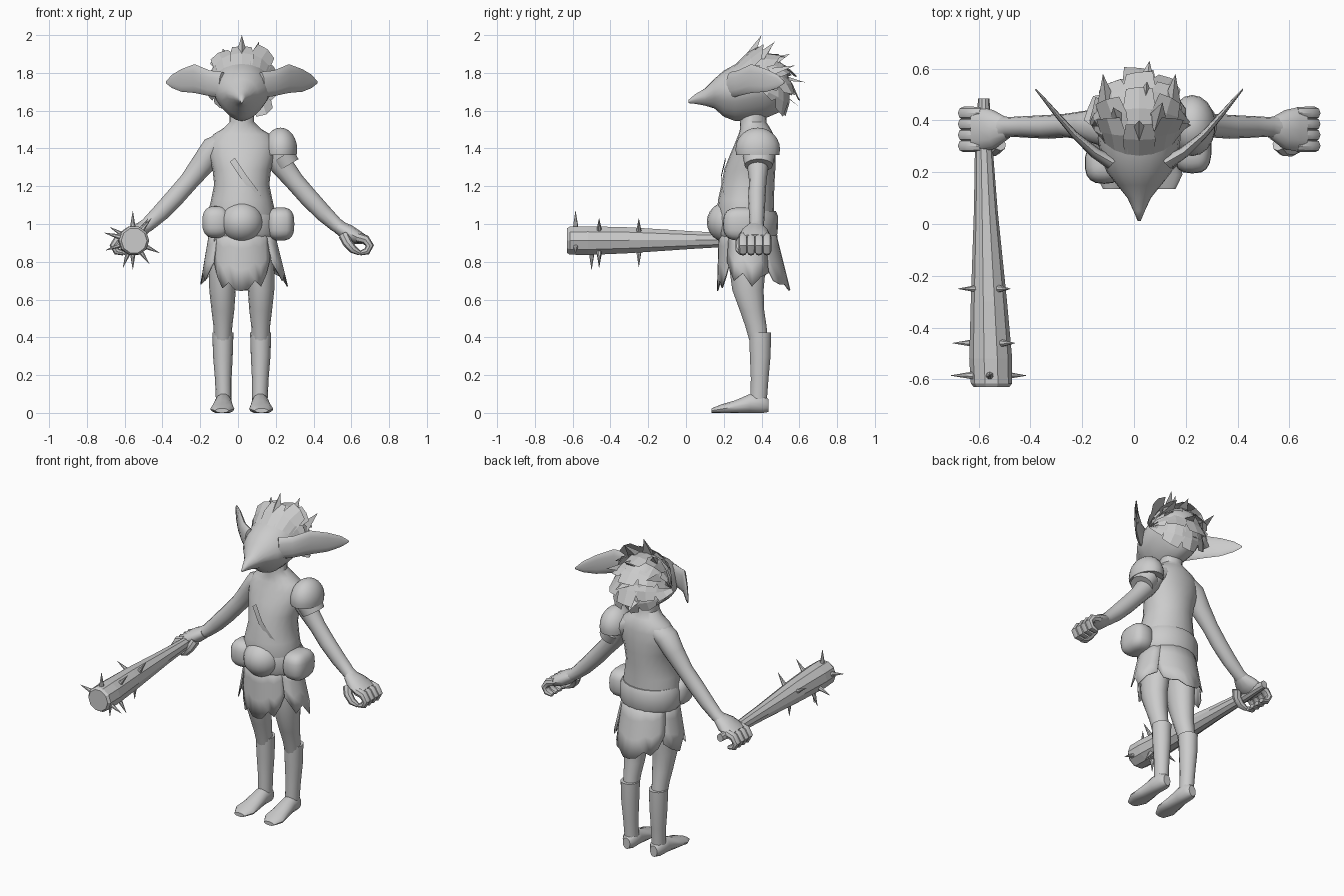
import bpy, bmesh, math, random
from mathutils import Vector as V

random.seed(4)
CX = 0.02  # body mirror plane
GREY = bpy.data.materials.new("plain_grey")
GREY.diffuse_color = (0.6, 0.6, 0.6, 1)


def finish(bm, name, smooth=True, angle=40):
    bmesh.ops.recalc_face_normals(bm, faces=bm.faces)
    me = bpy.data.meshes.new(name)
    bm.to_mesh(me)
    bm.free()
    me.materials.append(GREY)
    ob = bpy.data.objects.new(name, me)
    bpy.context.collection.objects.link(ob)
    if smooth:
        bpy.ops.object.select_all(action='DESELECT')
        ob.select_set(True)
        bpy.context.view_layer.objects.active = ob
        bpy.ops.object.shade_smooth_by_angle(angle=math.radians(angle))
    return ob


def loft(bm, rings, n=14, taper=0.0):
    """Skin rings of (centre, u, v); taper narrows the -v side."""
    loops = []
    for c, u, v in rings:
        loop = []
        for i in range(n):
            a = 2 * math.pi * i / n
            k = 1 - taper * max(0, -math.sin(a))
            loop.append(bm.verts.new(c + u * math.cos(a) * k + v * math.sin(a)))
        loops.append(loop)
    for p, q in zip(loops, loops[1:]):
        for i in range(n):
            bm.faces.new((p[i], p[(i + 1) % n], q[(i + 1) % n], q[i]))
    bm.faces.new(loops[0])
    bm.faces.new(loops[-1])


def upright(rows):   # x, y, z, rx, ry
    return [(V((x, y, z)), V((a, 0, 0)), V((0, b, 0))) for x, y, z, a, b in rows]


def forward(rows):   # x, y, z, rx, rz
    return [(V((x, y, z)), V((a, 0, 0)), V((0, 0, b))) for x, y, z, a, b in rows]


def tube(pts):       # x, y, z, width along y, thickness
    P = [V(p[:3]) for p in pts]
    out = []
    for i, p in enumerate(pts):
        t = (P[min(i + 1, len(P) - 1)] - P[max(i - 1, 0)]).normalized()
        u = V((0, 1, 0)) - t * t.y
        u.normalize()
        out.append((P[i], u * p[3], t.cross(u) * p[4]))
    return out


def ball(name, c, r, cut=-1, power=1.0):
    """Ellipsoid; power below 1 makes it boxier, cut flattens the base."""
    bm = bmesh.new()
    bmesh.ops.create_uvsphere(bm, u_segments=18, v_segments=12, radius=1)
    for v in bm.verts:
        v.co.z = max(v.co.z, cut)
        v.co = V(c) + V([math.copysign(abs(q) ** power, q) * s for q, s in zip(v.co, r)])
    return finish(bm, name)


# Torso and neck
bm = bmesh.new()
loft(bm, upright([(CX, .33, .84, .13, .11), (CX, .325, .95, .17, .145), (CX, .315, 1.06, .178, .152),
                  (CX, .318, 1.13, .162, .148), (CX, .328, 1.21, .146, .14), (CX, .338, 1.29, .155, .135),
                  (CX, .352, 1.36, .175, .122), (CX, .365, 1.43, .18, .105), (CX, .37, 1.475, .15, .092),
                  (CX, .367, 1.505, .1, .08), (CX, .355, 1.54, .065, .07), (CX, .36, 1.62, .065, .07)]), 20)
finish(bm, "torso")

# Belt, belly bulge and pouches
bm = bmesh.new()
loft(bm, upright([(CX, .325, .93, .178, .15), (CX, .325, .95, .19, .16),
                  (CX, .325, 1.04, .188, .163), (CX, .325, 1.07, .172, .15)]), 20)
finish(bm, "belt")
ball("belly", (CX, .225, 1.01), (.115, .115, .11))
ball("left_pouch", (-.115, .235, 1.01), (.075, .08, .085), power=.75)
ball("right_pouch", (.225, .295, 1.0), (.074, .1, .088), power=.7)

# Chest strap, a thin plate lying across the front
bm = bmesh.new()
path = [(-.03, .208, 1.34), (.03, .186, 1.25), (.09, .196, 1.17), (.14, .232, 1.08)]
rows = [[bm.verts.new(V(p) + V((d, 0, d * .8))) for d in (-.013, .013)] for p in path]
for a, b in zip(rows, rows[1:]):
    bm.faces.new((a[0], a[1], b[1], b[0]))
finish(bm, "chest_strap")

# Head with pointed snout
bm = bmesh.new()
loft(bm, forward([(CX, .012, 1.648, .006, .008), (CX, .05, 1.662, .022, .026), (CX, .1, 1.672, .045, .045),
                  (CX, .15, 1.69, .085, .078), (CX, .2, 1.69, .125, .122), (CX, .26, 1.695, .15, .15),
                  (CX, .33, 1.71, .16, .163), (CX, .42, 1.725, .158, .165), (CX, .49, 1.73, .13, .14),
                  (CX, .54, 1.73, .07, .08)]), 20, .3)
finish(bm, "head", angle=60)

for s, side in ((-1, "left"), (1, "right")):
    def sx(rows):
        return [(CX + s * r[0], *r[1:]) for r in rows]

    # Ear: flattened blade sweeping back, wide in the middle
    bm = bmesh.new()
    thin = V((s * .68, -.73, 0))
    rings = [((.1, .235, 1.735), .07, .03), ((.17, .275, 1.745), .068, .022), ((.25, .345, 1.77), .076, .014),
             ((.32, .425, 1.76), .06, .01), ((.37, .485, 1.755), .035, .006), ((.4, .52, 1.75), .006, .003)]
    loft(bm, [(V((CX + s * c[0], c[1], c[2])), thin * w, V((0, 0, h))) for c, h, w in rings], 12)
    finish(bm, side + "_ear", angle=60)

    # Arm
    bm = bmesh.new()
    loft(bm, tube(sx([(.09, .372, 1.435, .08, .055), (.15, .378, 1.4, .075, .066), (.205, .38, 1.32, .058, .062),
                      (.28, .38, 1.225, .046, .051), (.35, .375, 1.145, .046, .05), (.43, .375, 1.06, .042, .046),
                      (.5, .375, .995, .038, .038), (.54, .37, .97, .048, .036)])), 12)
    finish(bm, side + "_arm")

    # Hand: palm, four curled fingers and thumb
    bm = bmesh.new()
    loft(bm, tube(sx([(.51, .37, .985, .042, .035), (.56, .365, .955, .075, .044),
                      (.61, .365, .93, .085, .038), (.645, .365, .92, .082, .026)])), 12)
    for k in range(4):
        y = .302 + .042 * k
        loft(bm, tube(sx([(.61, y, .93, .024, .026), (.655, y, .918, .025, .025), (.678, y, .885, .025, .022),
                          (.662, y, .855, .024, .019), (.625, y, .845, .018, .012)])), 8)
    loft(bm, tube(sx([(.54, .31, .94, .03, .028), (.56, .288, .9, .027, .026),
                      (.59, .285, .865, .024, .022), (.625, .295, .845, .014, .012)])), 8)
    finish(bm, side + "_hand")

    # Leg, boot and foot
    bm = bmesh.new()
    loft(bm, upright(sx([(.085, .33, .92, .08, .11), (.095, .325, .78, .08, .1), (.102, .328, .65, .07, .085),
                         (.1, .35, .54, .06, .066), (.1, .37, .46, .05, .058), (.1, .385, .38, .046, .05)])))
    finish(bm, side + "_leg")
    bm = bmesh.new()
    loft(bm, upright(sx([(.1, .392, .425, .056, .06), (.1, .393, .3, .052, .056), (.098, .39, .18, .044, .048),
                         (.096, .385, .09, .042, .046), (.096, .385, .04, .04, .045)])))
    finish(bm, side + "_boot")
    bm = bmesh.new()
    loft(bm, forward(sx([(.096, .437, .045, .025, .035), (.096, .41, .055, .045, .053), (.098, .34, .055, .046, .053),
                         (.1, .26, .037, .056, .036), (.103, .19, .027, .064, .026), (.105, .135, .018, .035, .012)])))
    for v in bm.verts:
        v.co.z = max(v.co.z, .006) - .006
    finish(bm, side + "_foot")

# Shoulder pad with sleeve band
ball("shoulder_pad", (.225, .38, 1.395), (.09, .118, .115), -.25)
bm = bmesh.new()
loft(bm, tube([(.235, .385, 1.36, .085, .07), (.265, .385, 1.31, .075, .066)]), 14)
finish(bm, "sleeve_band")


# Skirt flaps: curved sheets with ragged hems
def flap(name, a0, a1, hems, fx, fy, top=.98):
    bm = bmesh.new()
    grid = []
    for i, hem in enumerate(hems):
        a = math.radians(a0 + (a1 - a0) * i / (len(hems) - 1))
        col = []
        for j in range(4):
            f = j / 3
            g = f * (top - hem) / .32
            col.append(bm.verts.new((CX + (.17 + fx * g) * math.cos(a),
                                     .325 + (.145 + fy * g) * math.sin(a), top + (hem - top) * f)))
        grid.append(col)
    for p, q in zip(grid, grid[1:]):
        for j in range(3):
            bm.faces.new((p[j], q[j], q[j + 1], p[j + 1]))
    ob = finish(bm, name)
    m = ob.modifiers.new("thickness", 'SOLIDIFY')
    m.thickness = .006


flap("front_flap", 215, 325, [.81, .72, .66, .69, .65, .645, .655, .70, .67, .73, .81], .015, .01)
flap("back_flap", 28, 152, [.80, .70, .68, .68, .65, .65, .66, .70, .68, .72, .80], .03, .08)
flap("left_side_flap", 140, 222, [.74, .70, .68, .74, .70, .80], .055, .03)
flap("right_side_flap", -42, 42, [.80, .70, .74, .67, .72, .74], .08, .03)

# Hair: rows of broad overlapping locks over the skull
bm = bmesh.new()
centre = V((CX, .38, 1.725))
for t in (50, 84, 118, 152, 182):
    for k in range(-2, 3):
        pts = []
        lift = random.uniform(.03, .065) * (1.15 if abs(k) < 2 else .8)
        reach = random.uniform(38, 50)
        for dt, out in ((-4, .003), (reach * .55, .022), (reach, lift)):
            th = math.radians(t + dt)
            for w in (-.5, 0, .5):
                az = math.radians((k + w * (1.15 if dt < reach else .8)) * 35)
                d = V((math.sin(az), -math.cos(th) * math.cos(az), math.sin(th) * math.cos(az)))
                p = centre + V((d.x * .162, d.y * .165, d.z * .168)) + d * out
                if dt == reach:
                    p += d * random.uniform(-.01, .01)
                pts.append(bm.verts.new(p))
        for r in (0, 3):
            for c in (0, 1):
                bm.faces.new((pts[r + c], pts[r + c + 1], pts[r + c + 4], pts[r + c + 3]))
# Crest spikes along the crown
for x, y, z, tx, ty, tz in ((0, .33, 1.87, 0, .40, 2.0), (.06, .38, 1.87, .09, .47, 1.965),
                            (-.07, .38, 1.86, -.1, .45, 1.93), (.02, .45, 1.86, .03, .55, 1.9),
                            (.12, .42, 1.8, .14, .58, 1.84), (-.12, .42, 1.8, -.14, .58, 1.84),
                            (.02, .5, 1.78, .04, .63, 1.75), (-.03, .5, 1.7, -.03, .6, 1.62)):
    b, tip = V((x + CX, y, z)), V((tx + CX, ty, tz))
    v = [bm.verts.new(b + V(o)) for o in ((-.045, .02, -.02), (0, -.02, .02), (.045, .02, -.02))]
    e = bm.verts.new(tip)
    for i in range(3):
        bm.faces.new((v[i], v[(i + 1) % 3], e))
finish(bm, "hair", False)

# Club: ten-sided tapering shaft
bm = bmesh.new()
loft(bm, forward([(-.58, .485, .918, .022, .024), (-.58, .3, .916, .034, .034), (-.572, .05, .915, .046, .048),
                  (-.56, -.3, .914, .07, .072), (-.553, -.52, .912, .083, .08), (-.55, -.615, .912, .08, .078),
                  (-.55, -.63, .912, .068, .068)]), 10)
finish(bm, "club", False)

# Club spikes in three rings
bm = bmesh.new()
for y, r, angles in ((-.585, .075, (90, 165, 335)), (-.46, .072, (50, 200, 250, 305)),
                     (-.25, .06, (55, 150, 270)), (-.5, .073, (270,))):
    for a in angles:
        a = math.radians(a)
        d = V((math.cos(a), 0, math.sin(a)))
        c = V((-.557, y, .913))
        side = d.cross(V((0, 1, 0)))
        loft(bm, [(c + d * q, V((0, w, 0)), side * w) for q, w in ((r - .01, .016), (r + .08, .001))], 7)
finish(bm, "club_spikes")
